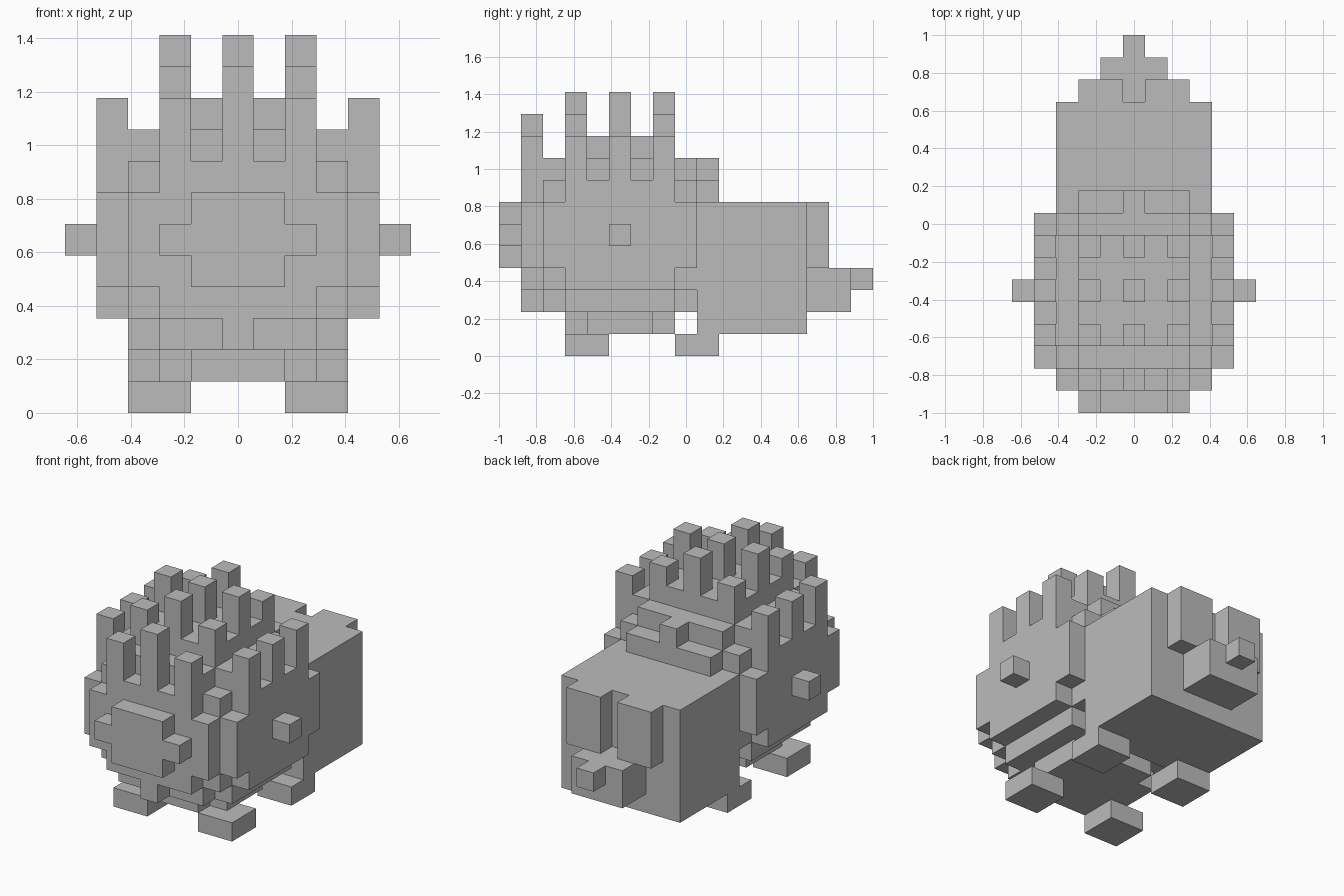
import bpy
import bmesh
from mathutils import Matrix, Vector

U = 2 / 17  # edge of one block

if "Cube" in bpy.data.objects:
    bpy.data.objects.remove(bpy.data.objects["Cube"], do_unlink=True)

grey = bpy.data.materials.new("plain_grey")
grey.use_nodes = True
COLOUR = (0.5, 0.5, 0.5, 1)
grey.diffuse_color = COLOUR
grey.node_tree.nodes["Principled BSDF"].inputs["Base Color"].default_value = COLOUR


def blocks(name, boxes):
    """One object from boxes given in block units as (x0, x1, y0, y1, z0, z1)."""
    bm = bmesh.new()
    for x0, x1, y0, y1, z0, z1 in boxes:
        centre = Vector((x0 + x1, y0 + y1 - 17, z0 + z1)) * U / 2
        size = Vector((x1 - x0, y1 - y0, z1 - z0)) * U
        bmesh.ops.create_cube(bm, size=1, matrix=Matrix.Translation(centre) @ Matrix.Diagonal(size).to_4x4())
    mesh = bpy.data.meshes.new(name)
    bm.to_mesh(mesh)
    bm.free()
    mesh.materials.append(grey)
    obj = bpy.data.objects.new(name, mesh)
    bpy.context.collection.objects.link(obj)
    return obj


def centred(half, *rest):
    return (-half, half, *rest)


def pair(x0, x1, *rest):
    return [(x0, x1, *rest), (-x1, -x0, *rest)]


# Body
blocks("body", [centred(3.5, 9, 14, 1, 7)])

# Stepped round head
blocks("head", [
    centred(2.5, 3, 8, 2, 10),
    centred(2.5, 2, 9, 2, 9),
    centred(2.5, 1, 10, 3, 8),
    centred(3.5, 3, 8, 2, 9),
    centred(3.5, 2, 9, 3, 8),
    centred(3.5, 1, 9, 4, 7),
    centred(4.5, 3, 8, 3, 8),
    centred(4.5, 2, 9, 4, 7),
])
blocks("head_underside", [centred(1.5, 3, 8, 1, 2), centred(2.5, 4, 7, 1, 2)])
blocks("chin", [centred(0.5, 1, 2, 2, 3)])
blocks("nape", [centred(0.5, 9, 10, 8, 9)])

# Muzzle
blocks("muzzle", [centred(1.5, 0, 1, 4, 7), centred(2.5, 0, 1, 5, 6)])

# Spikes: row position, then top heights from the middle outwards
for row, tops in {1: (11, 10), 3: (12, 11, 10), 5: (12, 12, 10), 7: (12, 11, 10)}.items():
    spikes = []
    for i, top in enumerate(tops):
        box = (2 * i - 0.5, 2 * i + 0.5, row, row + 1, 7, top)
        spikes += pair(*box) if i else [box]
    blocks(f"spike_row_{row // 2 + 1}", spikes)

# Ears and feet, one per side
for side, index in (("left", 0), ("right", 1)):
    blocks(f"{side}_ear", [pair(4.5, 5.5, 5, 6, 5, 6)[index]])
    blocks(f"{side}_front_foot", [pair(1.5, 3.5, 3, 5, 0, 1)[index]])
    blocks(f"{side}_back_foot", [pair(1.5, 3.5, 8, 10, 0, 1)[index]])
    blocks(f"{side}_rear_plate", [pair(0.5, 2.5, 14, 15, 4, 7)[index]])

# Tail
blocks("tail_base", [centred(1.5, 14, 16, 2, 4)])
blocks("tail_tip", [centred(0.5, 16, 17, 3, 4)])
